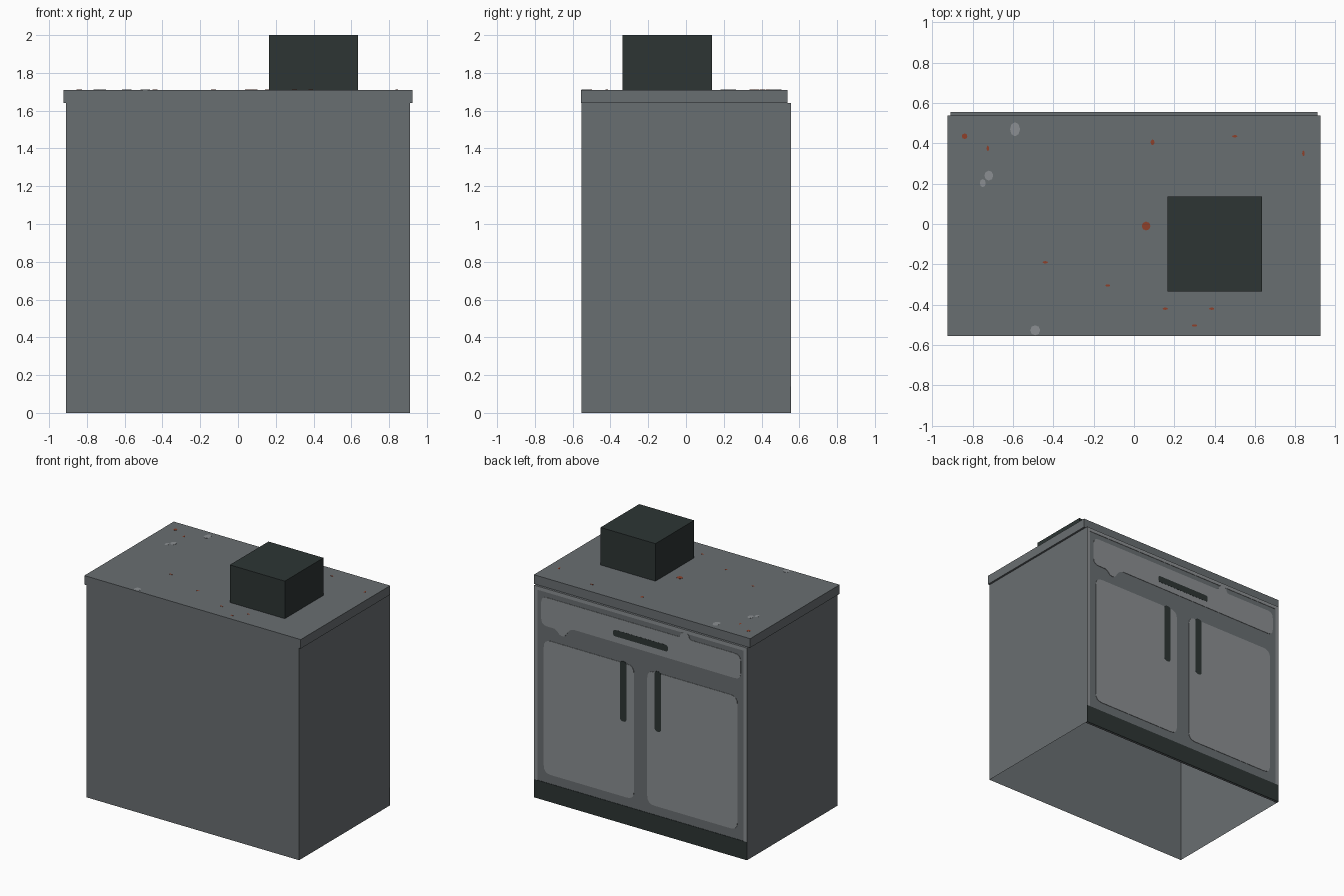
import bpy, bmesh, math
from mathutils import Vector

if "Cube" in bpy.data.objects:
    bpy.data.objects.remove(bpy.data.objects["Cube"])


def material(name, srgb):
    m = bpy.data.materials.new(name)
    lin = [((c / 255 + 0.055) / 1.055) ** 2.4 for c in srgb]
    m.diffuse_color = (*lin, 1)
    m.use_nodes = True
    m.node_tree.nodes["Principled BSDF"].inputs["Base Color"].default_value = m.diffuse_color
    return m


GREY = material("steel_grey", (105, 110, 113))
LIGHT = material("light_grey", (139, 143, 146))
DARK = material("charcoal", (45, 53, 52))
RUST = material("rust", (142, 64, 42))


def finish(name, bm, mat):
    mesh = bpy.data.meshes.new(name)
    bm.to_mesh(mesh)
    bm.free()
    mesh.materials.append(mat)
    obj = bpy.data.objects.new(name, mesh)
    bpy.context.collection.objects.link(obj)
    return obj


def box(name, lo, hi, mat, open_bottom=False, open_top=False):
    bm = bmesh.new()
    bmesh.ops.create_cube(bm, size=1)
    for v in bm.verts:
        v.co = [l + (c + 0.5) * (h - l) for c, l, h in zip(v.co, lo, hi)]
    bm.normal_update()
    drop = [f for f in bm.faces if (open_bottom and f.normal.z < -0.5)
            or (open_top and f.normal.z > 0.5)]
    bmesh.ops.delete(bm, geom=drop, context='FACES_ONLY')
    return finish(name, bm, mat)


def rounded(points, radius):
    """Round each corner of a closed 2D outline."""
    pts = [Vector(p) for p in points]
    out = []
    for i, p in enumerate(pts):
        a, b = pts[i - 1] - p, pts[(i + 1) % len(pts)] - p
        r = min(radius, 0.45 * a.length, 0.45 * b.length)
        s, e = p + a.normalized() * r, p + b.normalized() * r
        for t in (0, 0.25, 0.5, 0.75, 1):
            out.append(s * (1 - t) ** 2 + p * 2 * t * (1 - t) + e * t * t)
    return out


def plate(name, outline, base, mat, upright=True, thick=0.003):
    """Thin plate on the door side (upright) or lying on the worktop."""
    bm = bmesh.new()
    verts = [bm.verts.new((p[0], base, p[1]) if upright else (p[0], p[1], base))
             for p in outline]
    face = bm.faces.new(verts)
    ext = bmesh.ops.extrude_face_region(bm, geom=[face])
    step = Vector((0, thick, 0)) if upright else Vector((0, 0, thick))
    for v in ext["geom"]:
        if isinstance(v, bmesh.types.BMVert):
            v.co += step
    bmesh.ops.recalc_face_normals(bm, faces=bm.faces)
    return finish(name, bm, mat)


def rect(x0, x1, z0, z1):
    return [(x0, z0), (x1, z0), (x1, z1), (x0, z1)]


# Hollow carcass, door panel, worktop and the box standing on it
FACE = 0.552
box("carcass", (-0.91, -0.553, 0), (0.91, 0.535, 1.64), GREY, True, True)
box("door_panel", (-0.91, 0.535, 0), (0.91, FACE, 1.64), GREY)
box("worktop", (-0.925, -0.555, 1.64), (0.925, 0.537, 1.71), GREY)
box("countertop_box", (0.165, -0.335, 1.71), (0.635, 0.137, 2.0), DARK, True)

# Kick board, and light strips along the edges of the door panel
plate("kick_board", rect(-0.91, 0.91, 0, 0.14), FACE, DARK)
plate("top_strip", rect(-0.91, 0.91, 1.612, 1.64), FACE, LIGHT)

# Doors, door handles and side strips, mirrored
for side, s in (("left", 1), ("right", -1)):
    door = [(s * x, z) for x, z in rect(0.057, 0.828, 0.21, 1.243)]
    plate(side + "_door", rounded(door, 0.06), FACE, LIGHT)
    grip = [(s * x, z) for x, z in rect(0.12, 0.175, 0.79, 1.255)]
    plate(side + "_door_handle", rounded(grip, 0.025), FACE + 0.001, DARK)
    edge = [(s * x, z) for x, z in rect(0.882, 0.91, 0.14, 1.612)]
    plate(side + "_side_strip", edge, FACE, LIGHT)

# Drawer front with a worn lower edge and a gap in its upper border
drawer = [(0.85, 1.572), (-0.335, 1.572), (-0.345, 1.612), (-0.41, 1.612),
          (-0.42, 1.572), (-0.855, 1.572), (-0.855, 1.38), (0.6, 1.385),
          (0.65, 1.31), (0.69, 1.31), (0.725, 1.35), (0.85, 1.35)]
plate("drawer_front", rounded(drawer, 0.05), FACE, LIGHT)
plate("drawer_handle", rounded(rect(-0.235, 0.235, 1.43, 1.48), 0.025),
      FACE + 0.001, DARK)


# Scratches and rust flecks on the worktop: x, y, half width, half depth
def spots(name, mat, items):
    for i, (x, y, w, d) in enumerate(items):
        ring = [(x + w * math.cos(k * math.pi / 4), y + d * math.sin(k * math.pi / 4))
                for k in range(8)]
        plate(f"{name}_{i + 1}", ring, 1.71, mat, upright=False, thick=0.001)


spots("scratch", LIGHT, [(-0.59, 0.47, 0.025, 0.035), (-0.72, 0.24, 0.022, 0.025),
                         (-0.75, 0.203, 0.015, 0.02), (-0.49, -0.527, 0.025, 0.025)])
spots("rust_fleck", RUST, [(-0.84, 0.435, 0.014, 0.014), (-0.725, 0.375, 0.006, 0.014),
                           (0.092, 0.405, 0.01, 0.014), (0.5, 0.435, 0.013, 0.006),
                           (0.84, 0.35, 0.006, 0.014), (0.06, -0.01, 0.022, 0.022),
                           (-0.44, -0.19, 0.013, 0.006), (-0.13, -0.305, 0.013, 0.006),
                           (0.155, -0.42, 0.013, 0.006), (0.385, -0.42, 0.013, 0.006),
                           (0.3, -0.503, 0.013, 0.006)])
